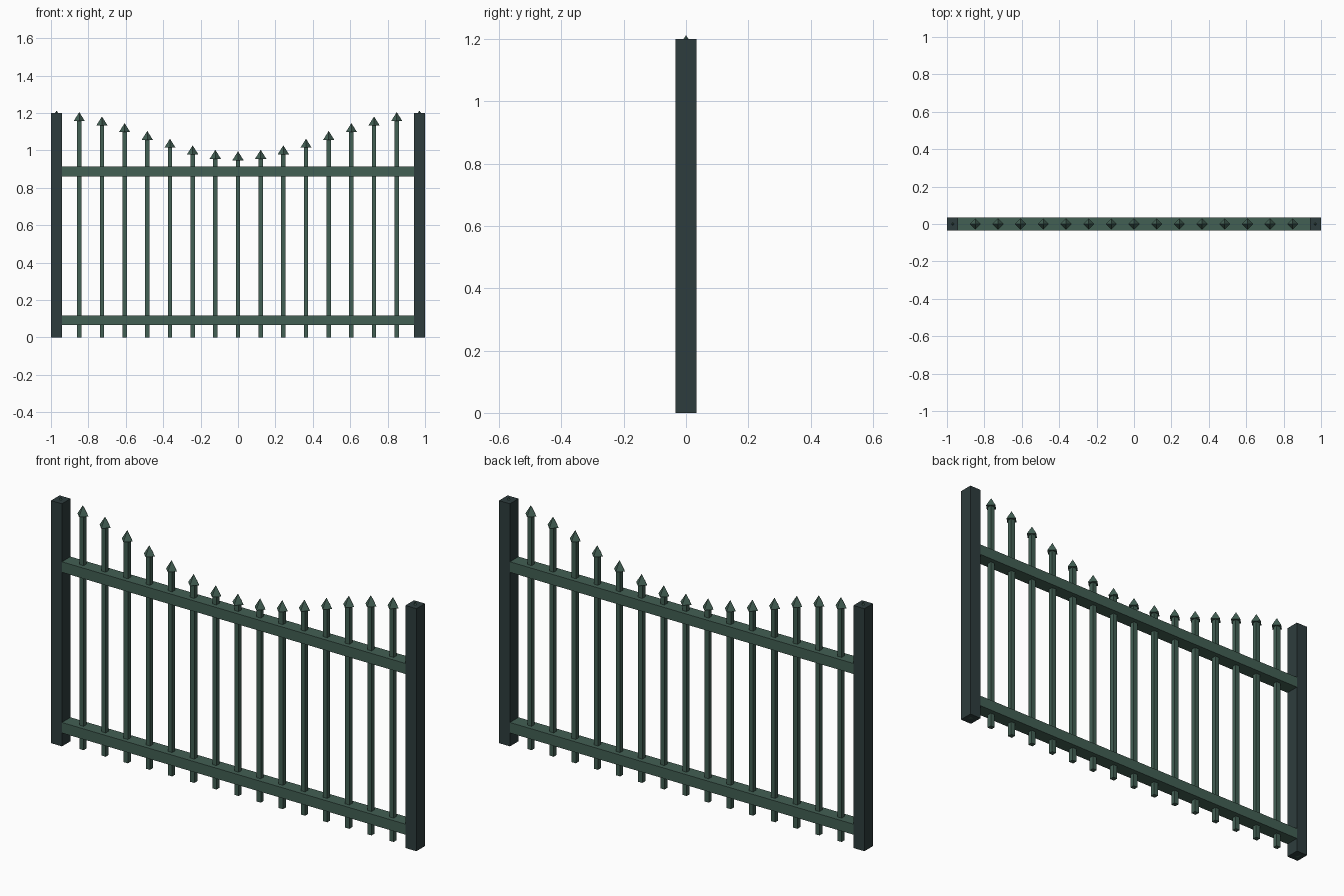
import bpy
import math

cube = bpy.data.objects.get("Cube")
if cube:
    bpy.data.objects.remove(cube, do_unlink=True)


def make_material(name, colour):
    mat = bpy.data.materials.new(name)
    mat.use_nodes = True
    mat.diffuse_color = (*colour, 1)
    mat.node_tree.nodes["Principled BSDF"].inputs["Base Color"].default_value = (*colour, 1)
    return mat


green = make_material("muted_green", (0.055, 0.115, 0.088))
dark = make_material("dark_slate", (0.027, 0.046, 0.047))


def box(name, size, centre, mat):
    bpy.ops.mesh.primitive_cube_add(size=1, location=centre)
    obj = bpy.context.object
    obj.name = name
    obj.scale = size
    bpy.ops.object.transform_apply(location=False, rotation=False, scale=True)
    obj.data.materials.append(mat)
    return obj


DEPTH = 0.067
POST_X = 0.97
POST_W = 0.06
POST_H = 1.2
BAR_W = 0.023
TIP_H = 0.048
GAPS = 16

# End posts
for side, sx in (("right", -1), ("left", 1)):
    box(f"post_{side}", (POST_W, DEPTH, POST_H), (sx * POST_X, 0, POST_H / 2), dark)

# Horizontal rails, flush with the posts
rail_length = 2 * POST_X - POST_W
for name, z in (("lower_rail", 0.092), ("upper_rail", 0.887)):
    box(name, (rail_length, DEPTH, 0.052), (0, 0, z), green)

# Pickets with pyramid tips, dipping in a cosine sweep towards the middle
for i in range(GAPS + 1):
    x = POST_X * (2 * i / GAPS - 1)
    apex = 0.995 + 0.109 * (1 - math.cos(math.pi * x / POST_X))
    base = apex - TIP_H
    box(f"picket_{i}", (BAR_W, BAR_W, base), (x, 0, base / 2), green)
    bpy.ops.mesh.primitive_cone_add(vertices=4, radius1=0.03, depth=TIP_H,
                                    location=(x, 0, base + TIP_H / 2))
    tip = bpy.context.object
    tip.name = f"picket_tip_{i}"
    tip.data.materials.append(green)
